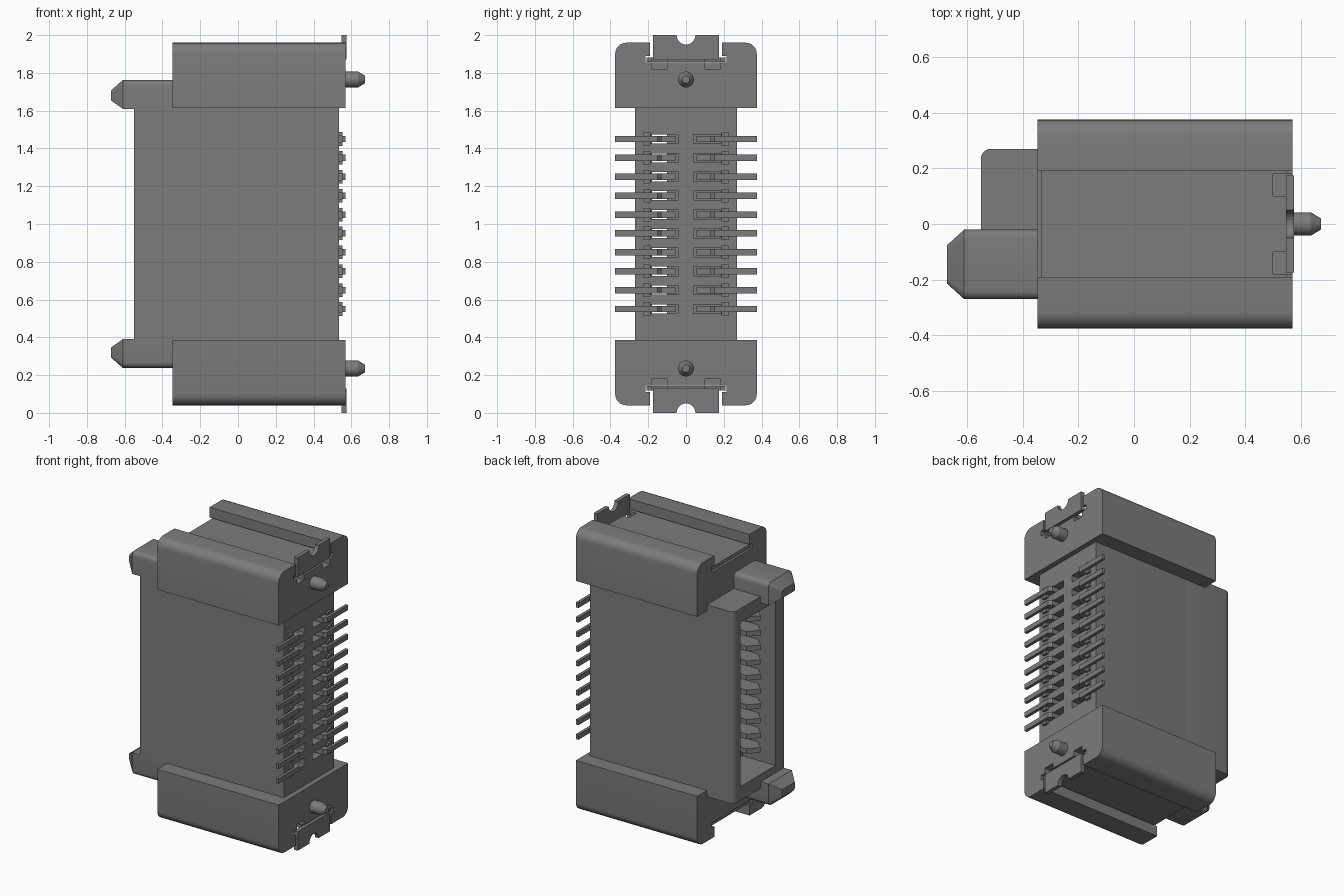
import bpy, bmesh, math
from mathutils import Vector

old = bpy.data.objects.get("Cube")
if old:
    bpy.data.objects.remove(old, do_unlink=True)

grey = bpy.data.materials.new("dark_grey")
grey.use_nodes = True
COLOUR = (0.2, 0.2, 0.2, 1)
grey.diffuse_color = COLOUR
grey.node_tree.nodes["Principled BSDF"].inputs["Base Color"].default_value = COLOUR


def add_box(bm, x, y, z):
    """Box between the (low, high) pairs x, y, z."""
    made = bmesh.ops.create_cube(bm, size=1)["verts"]
    for v in made:
        v.co = Vector([r[0] if c < 0 else r[1] for c, r in zip(v.co, (x, y, z))])
    return made


def add_prism(bm, points, step):
    """Closed outline pushed along the vector step."""
    face = bm.faces.new([bm.verts.new(p) for p in points])
    out = bmesh.ops.extrude_face_region(bm, geom=[face])["geom"]
    bmesh.ops.translate(bm, verts=[g for g in out if isinstance(g, bmesh.types.BMVert)], vec=step)


def bevel_where(bm, test, width):
    edges = [e for e in bm.edges if all(test(v.co) for v in e.verts)]
    bmesh.ops.bevel(bm, geom=edges, offset=width, segments=5, profile=0.5, affect='EDGES')


def finish(bm, name):
    bmesh.ops.recalc_face_normals(bm, faces=bm.faces)
    mesh = bpy.data.meshes.new(name)
    bm.to_mesh(mesh)
    bm.free()
    mesh.materials.append(grey)
    obj = bpy.data.objects.new(name, mesh)
    bpy.context.collection.objects.link(obj)
    return obj


def select(obj):
    bpy.ops.object.select_all(action='DESELECT')
    obj.select_set(True)
    bpy.context.view_layer.objects.active = obj


def cut(obj, cutter):
    select(obj)
    mod = obj.modifiers.new("cut", 'BOOLEAN')
    mod.operation, mod.solver, mod.object = 'DIFFERENCE', 'EXACT', cutter
    bpy.ops.object.modifier_apply(modifier=mod.name)


def smooth(obj):
    select(obj)
    bpy.ops.object.shade_smooth_by_angle(angle=math.radians(30))


def mirror_down(obj, name):
    """Copy the upper part to the lower end."""
    mesh = obj.data.copy()
    for v in mesh.vertices:
        v.co.z = 2 - v.co.z
    mesh.flip_normals()
    bpy.context.collection.objects.link(bpy.data.objects.new(name, mesh))


rows = [0.55 + 0.1 * i for i in range(10)]

# Cutters for the mating cavity and the contact slots
bm = bmesh.new()
add_box(bm, (-0.7, -0.3), (-0.18, 0.2), (0.44, 1.56))
cavity = finish(bm, "cavity_cutter")
bm = bmesh.new()
for z in rows:
    for s in (-1, 1):
        add_box(bm, (-0.35, 0.7), sorted((s * 0.04, s * 0.185)), (z - 0.024, z + 0.024))
slots = finish(bm, "slot_cutter")

# Main housing and the rounded shroud lip at its mating end
bm = bmesh.new()
add_box(bm, (-0.55, 0.535), (-0.27, 0.27), (0.38, 1.62))
bevel_where(bm, lambda c: c.x < -0.5 and c.y > 0.2, 0.035)
housing = finish(bm, "housing")
cut(housing, cavity)
cut(housing, slots)
smooth(housing)
bm = bmesh.new()
add_box(bm, (-0.55, -0.2), (-0.1, 0.27), (0.345, 1.655))
bevel_where(bm, lambda c: c.x < -0.5 and c.y > 0.2, 0.035)
shroud = finish(bm, "shroud_lip")
cut(shroud, cavity)
smooth(shroud)

# End block: rounded outer corners and an undercut groove, drawn as a half outline
R = 0.06
arc = [(0.375 - R + R * math.cos(a), 1.96 - R + R * math.sin(a))
       for a in [math.pi / 2 * i / 6 for i in range(7)]]
half = [(0.375, 1.613)] + arc + [(0.19, 1.96), (0.19, 1.89), (0.215, 1.89), (0.215, 1.855)]
outline = half + [(-y, z) for y, z in reversed(half)]
bm = bmesh.new()
add_prism(bm, [(-0.347, y, z) for y, z in outline], (0.917, 0, 0))
block = finish(bm, "upper_end_block")
bm = bmesh.new()
for s in (-1, 1):
    add_box(bm, (0.5, 0.7), sorted((s * 0.1, s * 0.18)), (1.82, 1.9))
pockets = finish(bm, "pocket_cutter")
cut(block, pockets)
smooth(block)
mirror_down(block, "lower_end_block")

# Hold-down plate lying in the groove
bm = bmesh.new()
add_box(bm, (-0.335, 0.55), (-0.21, 0.21), (1.858, 1.882))
plate = finish(bm, "upper_hold_down_plate")
cut(plate, pockets)
mirror_down(plate, "lower_hold_down_plate")

# Upright solder tab with a half-round notch
notch = [(0.05 * math.cos(a), 2 - 0.05 * math.sin(a))
         for a in [math.pi * i / 12 for i in range(13)]]
tab_outline = [(-0.175, 1.87), (0.175, 1.87), (0.175, 2)] + notch + [(-0.175, 2)]
bm = bmesh.new()
add_prism(bm, [(0.547, y, z) for y, z in tab_outline], (0.027, 0, 0))
tab = finish(bm, "upper_solder_tab")
mirror_down(tab, "lower_solder_tab")

# Guide post with a chamfered tip
bm = bmesh.new()
add_box(bm, (-0.61, -0.3), (-0.27, -0.02), (1.61, 1.762))
bevel_where(bm, lambda c: c.z > 1.7 and c.y < -0.2, 0.03)
bevel_where(bm, lambda c: c.z > 1.7 and c.y > -0.03, 0.03)
bm.normal_update()
tip = min(bm.faces, key=lambda f: f.calc_center_median().x)
out = bmesh.ops.extrude_face_region(bm, geom=[tip])["geom"]
bmesh.ops.delete(bm, geom=[tip], context='FACES_ONLY')
for v in [g for g in out if isinstance(g, bmesh.types.BMVert)]:
    v.co = (-0.672, -0.145 + (v.co.y + 0.145) * 0.55, 1.68 + (v.co.z - 1.686) * 0.35)
post = finish(bm, "upper_guide_post")
smooth(post)
mirror_down(post, "lower_guide_post")

# Board peg: a lathed pin with a tapered nose
bm = bmesh.new()
profile = [(0.55, 0.042), (0.635, 0.042), (0.672, 0.02)]
N = 24
rings = [[bm.verts.new((x, r * math.cos(math.tau * i / N), 1.765 + r * math.sin(math.tau * i / N)))
          for i in range(N)] for x, r in profile]
for a, b in zip(rings, rings[1:]):
    for i in range(N):
        j = (i + 1) % N
        bm.faces.new((a[i], a[j], b[j], b[i]))
bm.faces.new(rings[0])
bm.faces.new(rings[-1])
peg = finish(bm, "upper_board_peg")
smooth(peg)
mirror_down(peg, "lower_board_peg")

# Contacts with bent solder feet, and the small retaining ribs beside them
contact = [(-0.48, 0.12), (-0.42, 0.055), (0.48, 0.055), (0.48, 0.13), (0.55, 0.13),
           (0.57, 0.15), (0.57, 0.375), (0.55, 0.375), (0.55, 0.178), (-0.42, 0.178)]
for s, side in ((-1, "front"), (1, "back")):
    pins, ribs = bmesh.new(), bmesh.new()
    for z in rows:
        add_prism(pins, [(x, s * y, z - 0.017) for x, y in contact], (0, 0, 0.034))
        for d in (-1, 1):
            add_box(ribs, (0.52, 0.552), sorted((s * 0.187, s * 0.225)),
                    sorted((z + d * 0.017, z + d * 0.036)))
    finish(pins, side + "_contacts")
    finish(ribs, side + "_contact_ribs")

for cutter in (cavity, slots, pockets):
    bpy.data.objects.remove(cutter, do_unlink=True)
